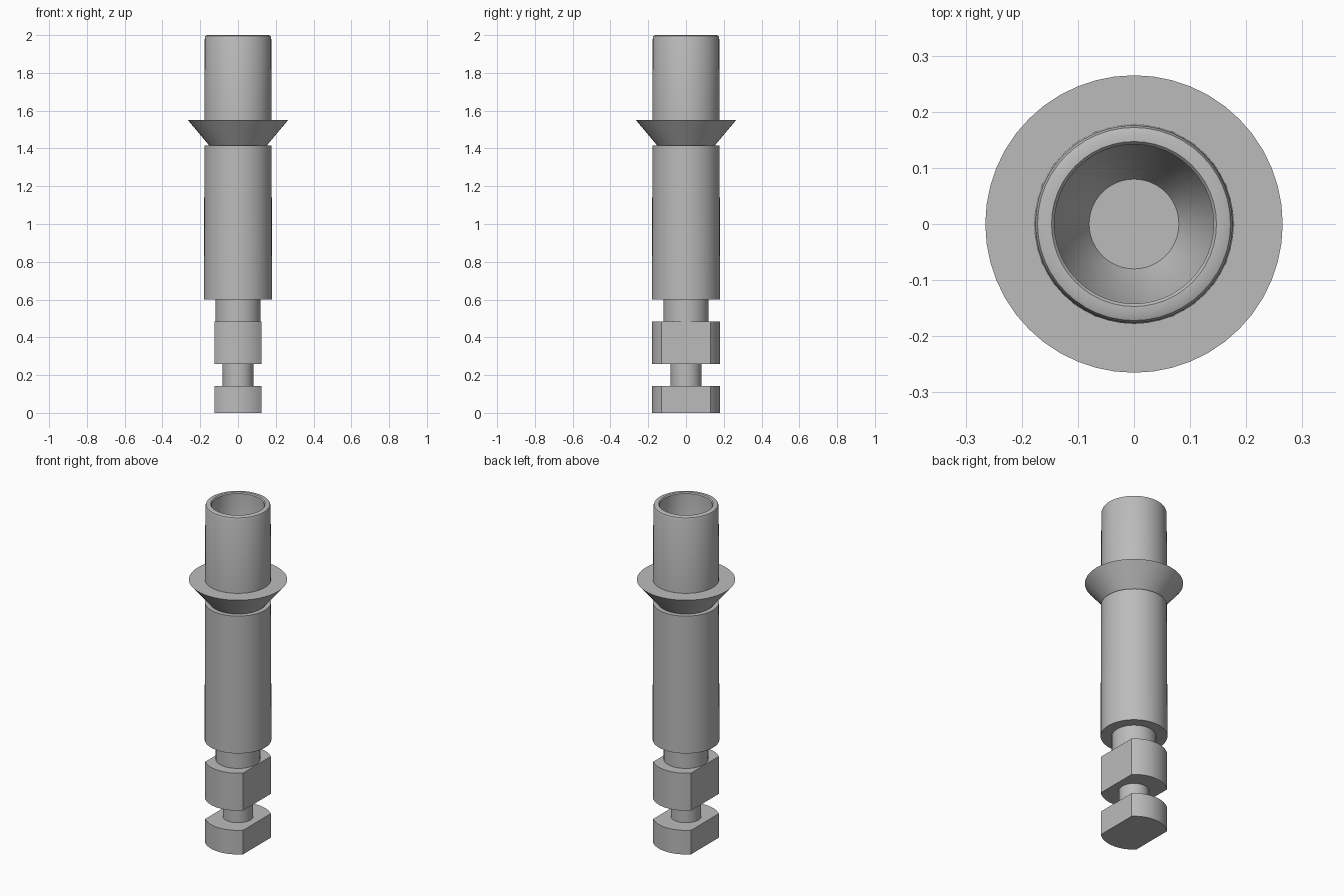
import bpy, bmesh, math
from mathutils import Vector

cube = bpy.data.objects.get("Cube")
if cube:
    bpy.data.objects.remove(cube, do_unlink=True)

SIDES = 48
metal = bpy.data.materials.new("grey_metal")
GREY = (0.5, 0.5, 0.5, 1)
metal.use_nodes = True
metal.diffuse_color = GREY
for node in metal.node_tree.nodes:
    if node.type == 'BSDF_PRINCIPLED':
        node.inputs["Base Color"].default_value = GREY


def finish(name, bm):
    bmesh.ops.recalc_face_normals(bm, faces=bm.faces)
    mesh = bpy.data.meshes.new(name)
    bm.to_mesh(mesh)
    bm.free()
    mesh.materials.append(metal)
    ob = bpy.data.objects.new(name, mesh)
    bpy.context.collection.objects.link(ob)
    bpy.ops.object.select_all(action='DESELECT')
    ob.select_set(True)
    bpy.context.view_layer.objects.active = ob
    bpy.ops.object.shade_smooth_by_angle(angle=math.radians(30))
    return ob


def lathe(name, profile):
    """Revolve (radius, height) points, capping both ends."""
    bm = bmesh.new()
    rings = []
    for r, z in profile:
        rings.append([bm.verts.new((r * math.cos(a), r * math.sin(a), z))
                      for a in (math.tau * i / SIDES for i in range(SIDES))])
    for low, high in zip(rings, rings[1:]):
        for i in range(SIDES):
            j = (i + 1) % SIDES
            bm.faces.new((low[i], low[j], high[j], high[i]))
    bm.faces.new(rings[0])
    bm.faces.new(rings[-1])
    return finish(name, bm)


def flatted_block(name, bottom, top, radius=0.18, flat=0.125):
    """Round block with a flat cut on its left and right sides."""
    bm = bmesh.new()
    bmesh.ops.create_cone(bm, cap_ends=True, segments=SIDES, radius1=radius,
                          radius2=radius, depth=top - bottom)
    bmesh.ops.translate(bm, verts=bm.verts, vec=(0, 0, (top + bottom) / 2))
    for side in (1, -1):
        cut = bmesh.ops.bisect_plane(
            bm, geom=bm.verts[:] + bm.edges[:] + bm.faces[:],
            plane_co=Vector((side * flat, 0, 0)), plane_no=Vector((side, 0, 0)),
            clear_outer=True)
        rim = [e for e in cut["geom_cut"] if isinstance(e, bmesh.types.BMEdge)]
        bmesh.ops.edgeloop_fill(bm, edges=rim)
    return finish(name, bm)


# Keyed foot
flatted_block("lower_key", 0, 0.143)
lathe("lower_neck", [(0.082, 0.143), (0.082, 0.26)])
flatted_block("upper_key", 0.26, 0.483)
lathe("upper_neck", [(0.12, 0.483), (0.12, 0.6)])

# Main shaft and flared collar
lathe("shaft", [(0.18, 0.6), (0.178, 1.415)])
lathe("collar", [(0.152, 1.415), (0.265, 1.55)])

# Hollow top tube with rounded rim and conical bore floor
lathe("top_tube", [(0.178, 1.55), (0.176, 1.985), (0.172, 1.996), (0.162, 2.0),
                   (0.147, 2.0), (0.142, 1.994), (0.142, 1.7), (0.08, 1.58)])
